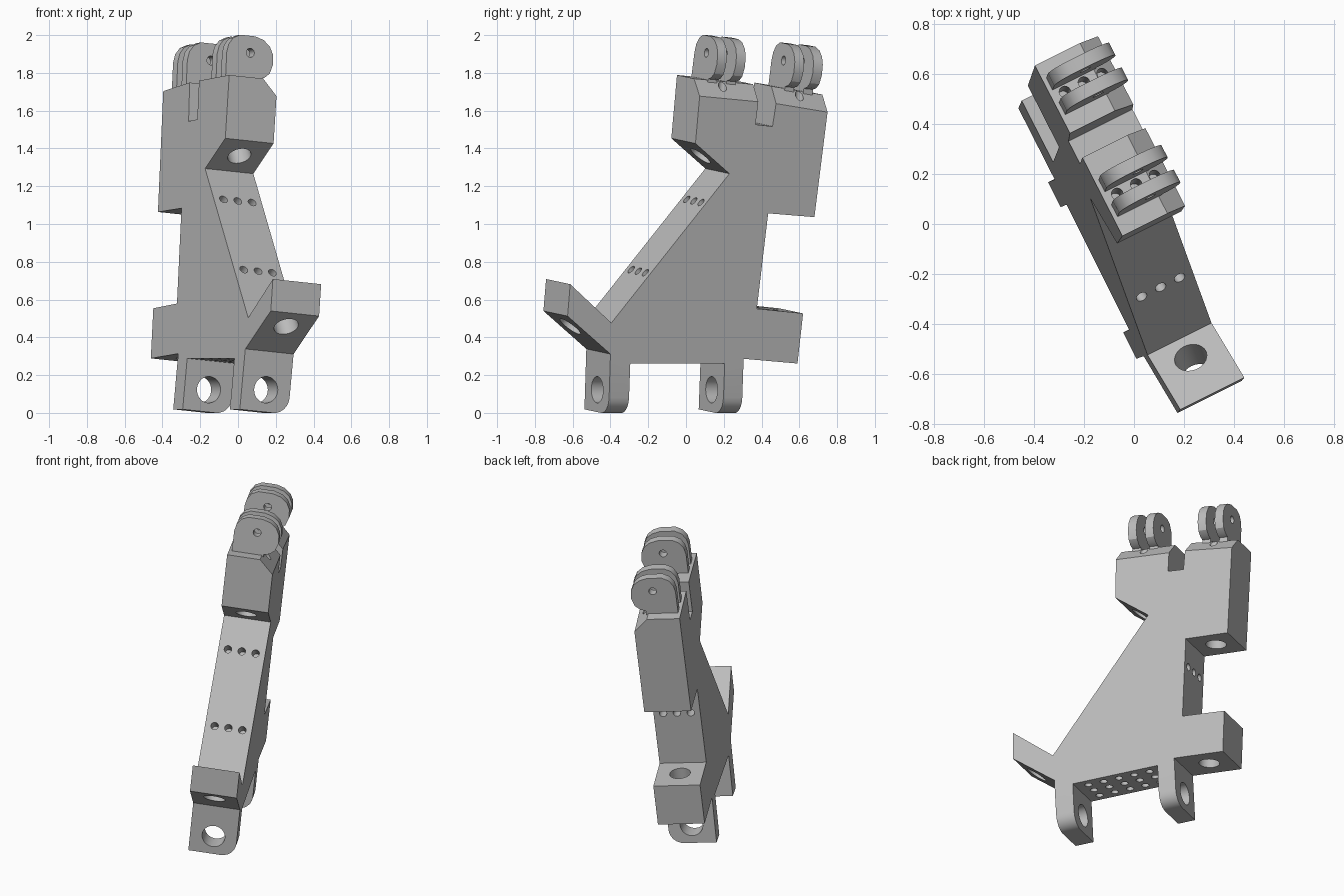
import bpy, bmesh, math
from mathutils import Vector, Matrix

cube = bpy.data.objects.get("Cube")
if cube:
    bpy.data.objects.remove(cube, do_unlink=True)

# Plate frame: u runs backwards, v up, w through the thickness
W = Vector((0.89, 0.445, -0.095)).normalized()
V = Vector((0.04, 0.119, 0.992))
V = (V - W * V.dot(W)).normalized()
U = V.cross(W)
FRAME = Matrix((U, V, W)).transposed().to_4x4()
NEAR, FAR = 0.054, -0.233
MID = (NEAR + FAR) / 2
TOL = 1e-4

grey = bpy.data.materials.new("plain grey")
grey.diffuse_color = (0.5, 0.5, 0.5, 1)
grey.use_nodes = True
grey.node_tree.nodes["Principled BSDF"].inputs["Base Color"].default_value = (0.5, 0.5, 0.5, 1)


def plane(y, z):
    """Point on the near side face, as (u, v)."""
    p = Vector(((NEAR - W.y * y - W.z * z) / W.x, y, z))
    return Vector((p.dot(U), p.dot(V)))


def finish(bm, name):
    bmesh.ops.recalc_face_normals(bm, faces=bm.faces)
    bmesh.ops.transform(bm, matrix=FRAME, verts=bm.verts)
    mesh = bpy.data.meshes.new(name)
    bm.to_mesh(mesh)
    bm.free()
    mesh.materials.append(grey)
    ob = bpy.data.objects.new(name, mesh)
    bpy.context.collection.objects.link(ob)
    return ob


def prism(bm, pts, offset):
    face = bm.faces.new([bm.verts.new(p) for p in pts])
    out = bmesh.ops.extrude_face_region(bm, geom=[face])
    moved = [g for g in out["geom"] if isinstance(g, bmesh.types.BMVert)]
    bmesh.ops.translate(bm, vec=offset, verts=moved)


def hole(bm, uv, direction, radius, depth, w=MID, sides=24):
    """Cylinder centred on a plane point, reaching depth both ways."""
    d = Vector((direction[0], direction[1], 0)).normalized()
    turn = Vector((0, 0, 1)).rotation_difference(d).to_matrix().to_4x4()
    bmesh.ops.create_cone(bm, cap_ends=True, segments=sides, radius1=radius, radius2=radius,
                          depth=2 * depth, matrix=Matrix.Translation((uv[0], uv[1], w)) @ turn)


def row(bm, uv, direction, depth=0.1):
    for k in (-1, 0, 1):
        hole(bm, uv, direction, 0.023, depth, MID + 0.085 * k, 16)


def cut(ob, bm):
    cutter = finish(bm, "hole_cutter")
    cutter.hide_render = True
    mod = ob.modifiers.new("holes", 'BOOLEAN')
    mod.object = cutter
    mod.operation = 'DIFFERENCE'
    mod.solver = 'EXACT'
    bpy.context.view_layer.objects.active = ob
    bpy.ops.object.modifier_apply(modifier=mod.name)
    bpy.data.objects.remove(cutter, do_unlink=True)


# Side profile of the bracket, anticlockwise from the front foot
front_foot = [(-0.40, 0.315), (-0.41, -0.005), (-0.305, -0.005), (-0.295, 0.265)]
rear_foot = [(0.205, 0.265), (0.195, -0.005), (0.295, -0.005), (0.305, 0.29)]
rear_block = [(0.59, 0.265), (0.62, 0.53), (0.375, 0.555)]
upper_back = [(0.435, 1.06), (0.68, 1.04), (0.76, 1.68), (0.49, 1.725)]
notch = [(0.458, 1.52), (0.368, 1.53), (0.393, 1.735)]
upper_front = [(0.08, 1.765), (0.05, 1.43), (0.23, 1.27)]
lip = [(-0.395, 0.48), (-0.613, 0.685), (-0.627, 0.516)]
profile = front_foot + rear_foot + rear_block + upper_back + notch + upper_front + lip
uv = [plane(*p) for p in profile]

bm = bmesh.new()
prism(bm, [(p.x, p.y, NEAR) for p in uv], (0, 0, FAR - NEAR))


def near_edges(a, b):
    ends = [Vector((*plane(*p), NEAR)) for p in (a, b)]
    return [e for e in bm.edges
            if all(min((v.co - q).length for q in ends) < TOL for v in e.verts)]


# Rounded foot corners and chamfered top edges on the near side
feet = near_edges(*front_foot[1:3]) + near_edges(*rear_foot[1:3])
bmesh.ops.bevel(bm, geom=feet, offset=0.09, segments=6, profile=0.5, affect='EDGES')
tops = near_edges(*upper_back[2:4]) + near_edges(notch[2], upper_front[0])
bmesh.ops.bevel(bm, geom=tops, offset=0.085, segments=1, affect='EDGES')
body = finish(bm, "bracket_body")

# Bolt holes and pin holes
bm = bmesh.new()
for foot in (front_foot, rear_foot):
    a, b = plane(*foot[1]), plane(*foot[2])
    up = plane(*foot[0]) - a
    hole(bm, (a + b) / 2 + up.normalized() * 0.118, b - a, 0.07, 0.1, sides=32)


def normal(a, b):
    d = plane(*b) - plane(*a)
    return Vector((-d.y, d.x))


lip_mid = sum((plane(*p) for p in (lip[0], lip[1], lip[2], front_foot[0])), Vector((0, 0))) / 4
hole(bm, lip_mid, normal(lip[0], lip[1]), 0.066, 0.16, sides=32)
hole(bm, (plane(*upper_front[1]) + plane(*upper_front[2])) / 2,
     normal(*upper_front[1:3]), 0.063, 0.15, sides=32)
block_mid = (plane(*rear_foot[3]) + plane(*rear_block[0]) + plane(*rear_block[1])
             + plane(*rear_block[2])) / 4
hole(bm, block_mid, (0, 1), 0.063, 0.25, sides=32)
hole(bm, (plane(*upper_back[0]) + plane(*upper_back[1])) / 2, (0, 1), 0.063, 0.15, sides=32)

low, high = plane(*lip[0]), plane(*upper_front[2])
for t in (0.33, 0.8):
    row(bm, low.lerp(high, t), normal(lip[0], upper_front[2]))
row(bm, plane(*rear_block[2]).lerp(plane(*upper_back[0]), 0.68), (1, 0))
left, right = plane(*front_foot[3]), plane(*rear_foot[0])
for k in range(5):
    row(bm, left.lerp(right, 0.14 + 0.18 * k), (0, 1), 0.07)
for start in (-0.102, 0.358):
    row(bm, (start + 0.083, 1.75), (0, 1), 0.15)
cut(body, bm)

# Two forks, each a pair of rounded lugs
lug = [(-0.215, 1.62), (-0.215, 1.90), (-0.205, 1.945), (-0.18, 1.98), (-0.14, 2.0),
       (-0.05, 2.0), (0.0, 1.985), (0.038, 1.955), (0.058, 1.915), (0.062, 1.86),
       (0.045, 1.81), (0.015, 1.785), (-0.02, 1.775), (-0.02, 1.62)]
parts = [body]
for place, start in (("front", -0.102), ("rear", 0.358)):
    for side, shift in (("first", 0), ("second", 0.112)):
        bm = bmesh.new()
        prism(bm, [(start + shift, v, w) for w, v in lug], (0.055, 0, 0))
        ob = finish(bm, f"{place}_fork_{side}_lug")
        bm = bmesh.new()
        hole(bm, (start + shift, 1.91), (1, 0), 0.024, 0.12, -0.075, 16)
        cut(ob, bm)
        parts.append(ob)

# Smooth the curved walls, then stand the model on the ground
bpy.ops.object.select_all(action='DESELECT')
for ob in parts:
    ob.select_set(True)
bpy.context.view_layer.objects.active = body
bpy.ops.object.shade_smooth_by_angle(angle=math.radians(30))
ground = min(v.co.z for ob in parts for v in ob.data.vertices)
for ob in parts:
    ob.data.transform(Matrix.Translation((0, 0, -ground)))
